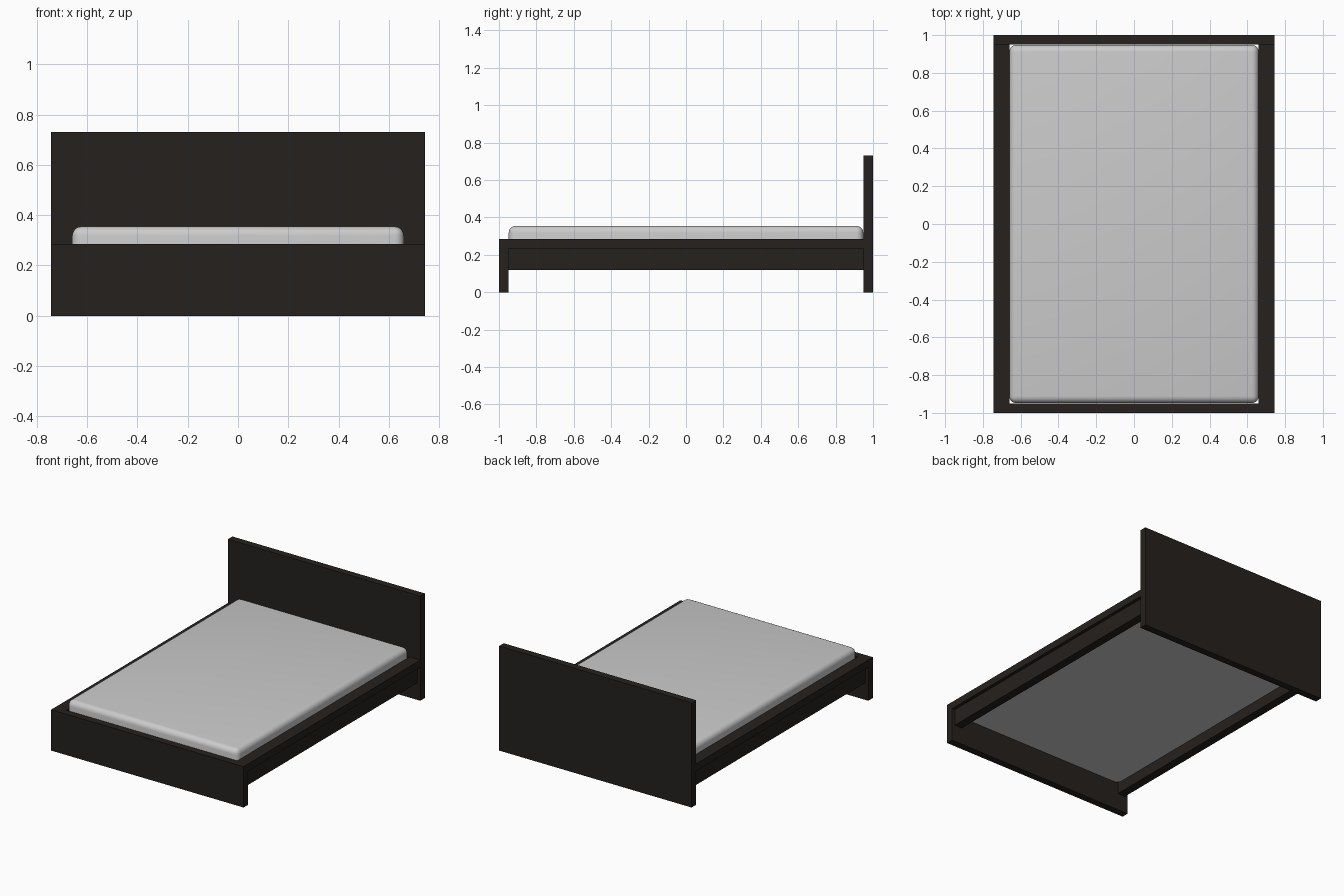
import bpy, bmesh

if "Cube" in bpy.data.objects:
    bpy.data.objects.remove(bpy.data.objects["Cube"])

dark = bpy.data.materials.new("dark_wood")
dark.diffuse_color = (0.018, 0.015, 0.013, 1)
dark.use_nodes = True
dark.node_tree.nodes["Principled BSDF"].inputs["Base Color"].default_value = dark.diffuse_color


def box(name, x, y, z, mat=None):
    """Box from (min, max) ranges on each axis."""
    bm = bmesh.new()
    bmesh.ops.create_cube(bm, size=1)
    for v in bm.verts:
        v.co = [(r[0] + r[1]) / 2 + c * (r[1] - r[0]) for c, r in zip(v.co, (x, y, z))]
    mesh = bpy.data.meshes.new(name)
    bm.to_mesh(mesh)
    bm.free()
    obj = bpy.data.objects.new(name, mesh)
    bpy.context.collection.objects.link(obj)
    if mat:
        mesh.materials.append(mat)
    return obj


W, INNER, END = 0.743, 0.66, 0.95

# End boards
box("headboard", (-W, W), (END, 1), (0, 0.73), dark)
box("footboard", (-W, W), (-1, -END), (0, 0.285), dark)

# Side rails: a wide cap over a slightly inset lower rail
for side, s in (("left", -1), ("right", 1)):
    for part, outer, z in (("rail_cap", W, (0.235, 0.285)), ("side_rail", 0.72, (0.12, 0.235))):
        box(f"{side}_{part}", sorted((s * INNER, s * outer)), (-END, END), z, dark)

# Mattress: rounded top and corners, flat underside
mattress = box("mattress", (-INNER, INNER), (-0.948, 0.948), (0.197, 0.355))
bm = bmesh.new()
bm.from_mesh(mattress.data)
edges = [e for e in bm.edges if max(v.co.z for v in e.verts) > 0.3]
bmesh.ops.bevel(bm, geom=edges, offset=0.037, segments=5, profile=0.5, affect='EDGES')
bm.to_mesh(mattress.data)
bm.free()
bpy.context.view_layer.objects.active = mattress
mattress.select_set(True)
bpy.ops.object.shade_smooth_by_angle()
